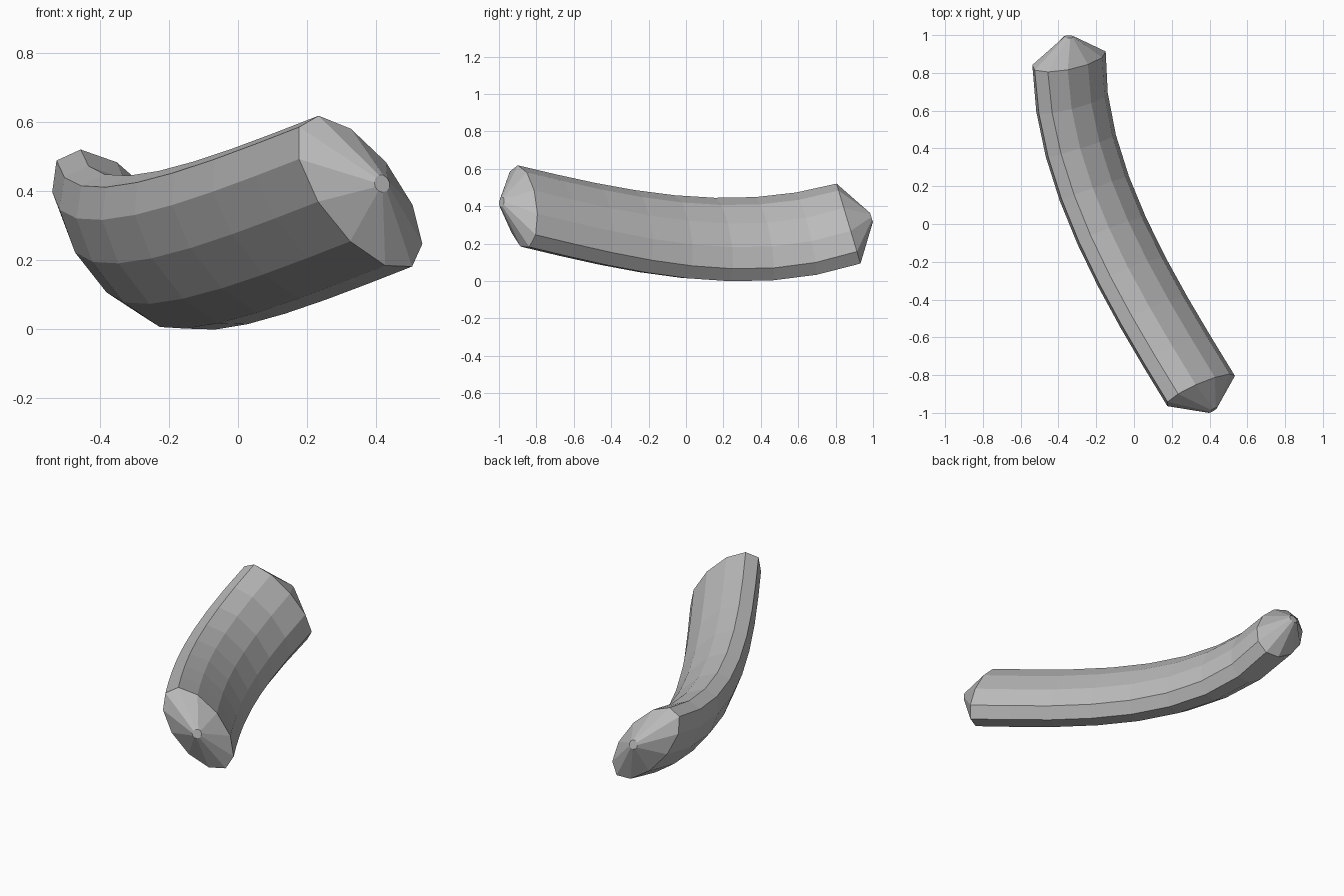
import bpy, bmesh, math
from mathutils import Vector

if "Cube" in bpy.data.objects:
    bpy.data.objects.remove(bpy.data.objects["Cube"], do_unlink=True)

SIDES, STEPS = 11, 8
HALF_LONG, HALF_SHORT = 0.268, 0.135    # oval section
TILT = math.radians(128)                # lean of the oval's long axis
START = math.radians(-10)
TIP_LENGTH, TIP_RADIUS = 0.127, 0.026


def make_material(name, value):
    mat = bpy.data.materials.new(name)
    mat.use_nodes = True
    colour = (value, value, value, 1)
    mat.diffuse_color = colour
    mat.node_tree.nodes["Principled BSDF"].inputs["Base Color"].default_value = colour
    return mat


# Centre line: one cubic curve from the front end to the back end
front, back = Vector((0.352, -0.88, 0.396)), Vector((-0.345, 0.87, 0.303))
front_dir = Vector((-0.51, 0.83, -0.20)).normalized()
back_dir = Vector((0, 0.958, 0.287)).normalized()
c1, c2 = front + front_dir * 0.64, back - back_dir * 0.64


def path(t):
    s = 1 - t
    point = front * s**3 + c1 * 3 * s * s * t + c2 * 3 * s * t * t + back * t**3
    slope = (c1 - front) * s * s + (c2 - c1) * 2 * s * t + (back - c2) * t * t
    return point, slope.normalized()


def add_ring(bm, centre, along, long_r, short_r):
    side = along.cross(Vector((0, 0, 1))).normalized()
    up = side.cross(along)
    major = side * math.cos(TILT) + up * math.sin(TILT)
    minor = side * math.sin(TILT) - up * math.cos(TILT)
    ring = []
    for i in range(SIDES):
        a = START + math.tau * i / SIDES
        ring.append(bm.verts.new(centre + major * math.cos(a) * long_r
                                 + minor * math.sin(a) * short_r))
    return ring


bm = bmesh.new()

# Front tip, body sections, back tip
rings = [add_ring(bm, front - front_dir * TIP_LENGTH, front_dir, TIP_RADIUS, TIP_RADIUS)]
for k in range(STEPS + 1):
    rings.append(add_ring(bm, *path(k / STEPS), HALF_LONG, HALF_SHORT))
rings.append(add_ring(bm, back + back_dir * TIP_LENGTH, back_dir, TIP_RADIUS, TIP_RADIUS))

# Skin between neighbouring sections
for a, b in zip(rings, rings[1:]):
    for i in range(SIDES):
        j = (i + 1) % SIDES
        bm.faces.new((a[i], a[j], b[j], b[i]))

# Small flat discs closing both tips
for ring in (rings[0], rings[-1]):
    bm.faces.new(ring)
bmesh.ops.recalc_face_normals(bm, faces=bm.faces)

mesh = bpy.data.meshes.new("curved_body")
bm.to_mesh(mesh)
bm.free()
body = bpy.data.objects.new("curved_body", mesh)
bpy.context.collection.objects.link(body)
mesh.materials.append(make_material("plain grey", 0.5))
